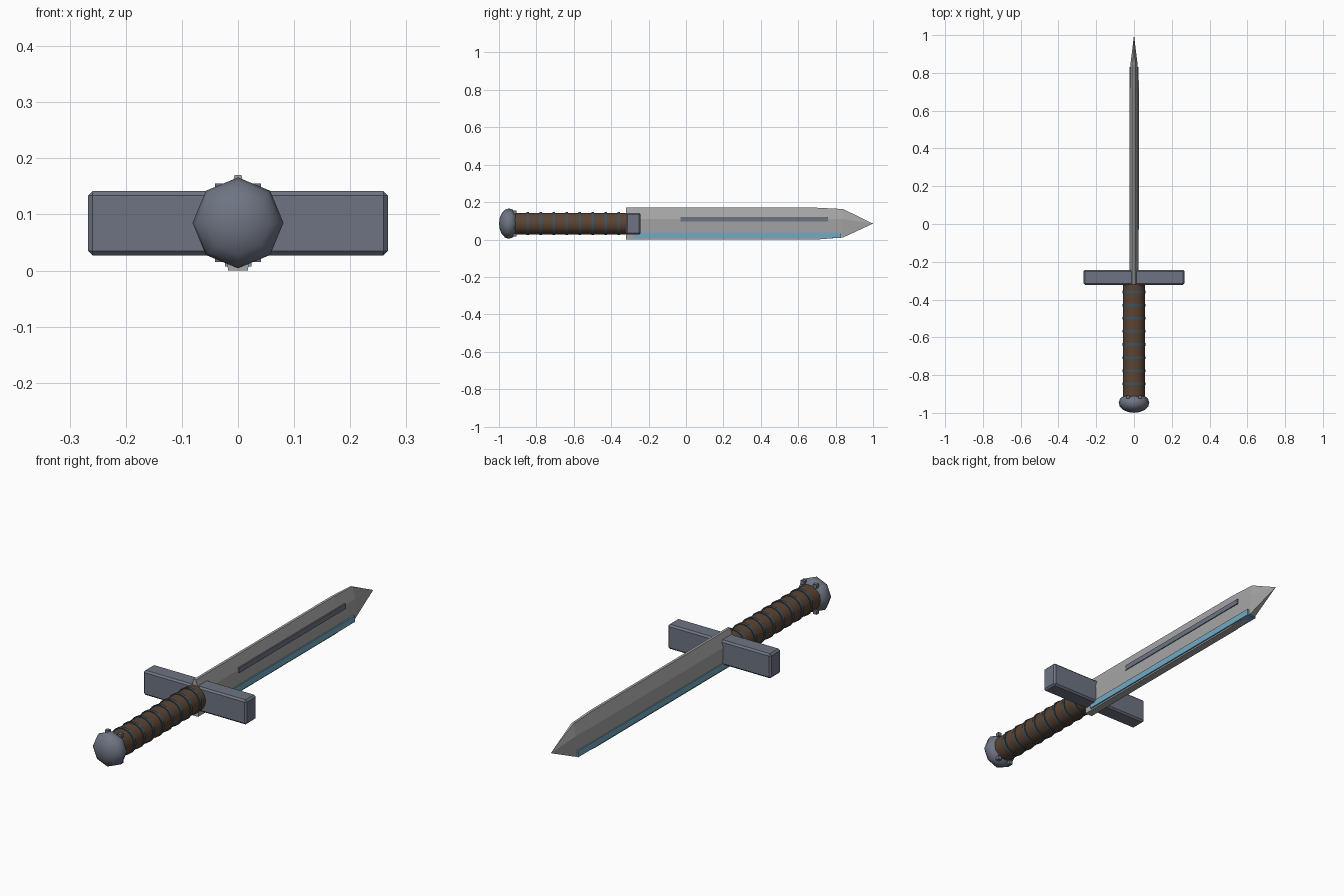
import bpy, bmesh, math
from mathutils import Matrix

if "Cube" in bpy.data.objects:
    bpy.data.objects.remove(bpy.data.objects["Cube"])

ZC = 0.085  # height of the sword's long axis


def material(name, rgb):
    m = bpy.data.materials.new(name)
    m.diffuse_color = (*rgb, 1)
    m.use_nodes = True
    m.node_tree.nodes["Principled BSDF"].inputs["Base Color"].default_value = m.diffuse_color
    return m


STEEL = material("blade steel", (0.38, 0.38, 0.38))
IRON = material("blue grey iron", (0.155, 0.175, 0.225))
BLUE = material("edge blue", (0.17, 0.40, 0.55))
BROWN = material("grip brown", (0.105, 0.058, 0.034))
TEAL = material("ring teal", (0.05, 0.085, 0.11))


def finish(name, bm, mat, smooth=None):
    bmesh.ops.recalc_face_normals(bm, faces=bm.faces)
    me = bpy.data.meshes.new(name)
    bm.to_mesh(me)
    bm.free()
    me.materials.append(mat)
    ob = bpy.data.objects.new(name, me)
    bpy.context.collection.objects.link(ob)
    if smooth:
        bpy.context.view_layer.objects.active = ob
        ob.select_set(True)
        bpy.ops.object.shade_smooth_by_angle(angle=math.radians(smooth))
        ob.select_set(False)
    return ob


def box(name, lo, hi, mat, bevel=0):
    bm = bmesh.new()
    bmesh.ops.create_cube(bm, size=1)
    for v in bm.verts:
        v.co = [(a + b) / 2 + c * (b - a) for a, b, c in zip(lo, hi, v.co)]
    if bevel:
        bmesh.ops.bevel(bm, geom=bm.edges[:], offset=bevel, segments=1, affect='EDGES')
    return finish(name, bm, mat)


def rod(name, y0, y1, r, sides, mat):
    bm = bmesh.new()
    bmesh.ops.create_cone(bm, cap_ends=True, segments=sides, radius1=r, radius2=r, depth=y1 - y0,
                          matrix=Matrix.Translation((0, (y0 + y1) / 2, ZC))
                          @ Matrix.Rotation(math.pi / 2, 4, 'X'))
    return finish(name, bm, mat, 35)


# blade: six-sided section lofted to a point
bm = bmesh.new()
sections = [(-0.32, 0.0, 0.17, 1), (0.70, 0.0, 0.17, 1), (0.84, 0.011, 0.163, 0.85)]
rings = []
for y, bot, top, s in sections:
    half = [(0.018, bot), (0.023, 0.11), (0.006, top)]
    loop = [(x * s, z) for x, z in half] + [(-x * s, z) for x, z in reversed(half)]
    rings.append([bm.verts.new((x, y, z)) for x, z in loop])
for a, b in zip(rings, rings[1:]):
    for i in range(6):
        j = (i + 1) % 6
        bm.faces.new((a[i], a[j], b[j], b[i]))
tip = bm.verts.new((0, 1.0, ZC))
for i in range(6):
    bm.faces.new((rings[-1][i], rings[-1][(i + 1) % 6], tip))
bm.faces.new(rings[0])
finish("blade", bm, STEEL)

# coloured edge strip and the inlay on the right face
box("edge_strip", (-0.0235, -0.28, 0.007), (0.0245, 0.83, 0.037), BLUE)
box("blade_inlay", (0.01, -0.03, 0.096), (0.0265, 0.76, 0.12), IRON)

# crossguard
box("crossguard", (-0.267, -0.322, 0.027), (0.267, -0.243, 0.142), IRON, 0.008)

# grip with evenly spaced rings
rod("grip", -0.92, -0.31, 0.058, 16, BROWN)
for k in range(8):
    y = -0.36 - k * 0.0695
    rod(f"grip_ring_{k + 1}", y - 0.007, y + 0.007, 0.062, 16, TEAL)

# pommel: eight-sided flattened ball with four small studs
bm = bmesh.new()
bmesh.ops.create_uvsphere(bm, u_segments=8, v_segments=8, radius=0.081,
                          matrix=Matrix.Translation((0, -0.947, ZC))
                          @ Matrix.Diagonal((1, 0.65, 1, 1))
                          @ Matrix.Rotation(math.pi / 2, 4, 'X'))
finish("pommel", bm, IRON, 50)
for sx in (-1, 1):
    for sz in (-1, 1):
        x, z = sx * 0.032, ZC + sz * 0.061
        box("pommel_stud", (x - 0.009, -0.925, z - 0.009), (x + 0.009, -0.907, z + 0.009), IRON)
